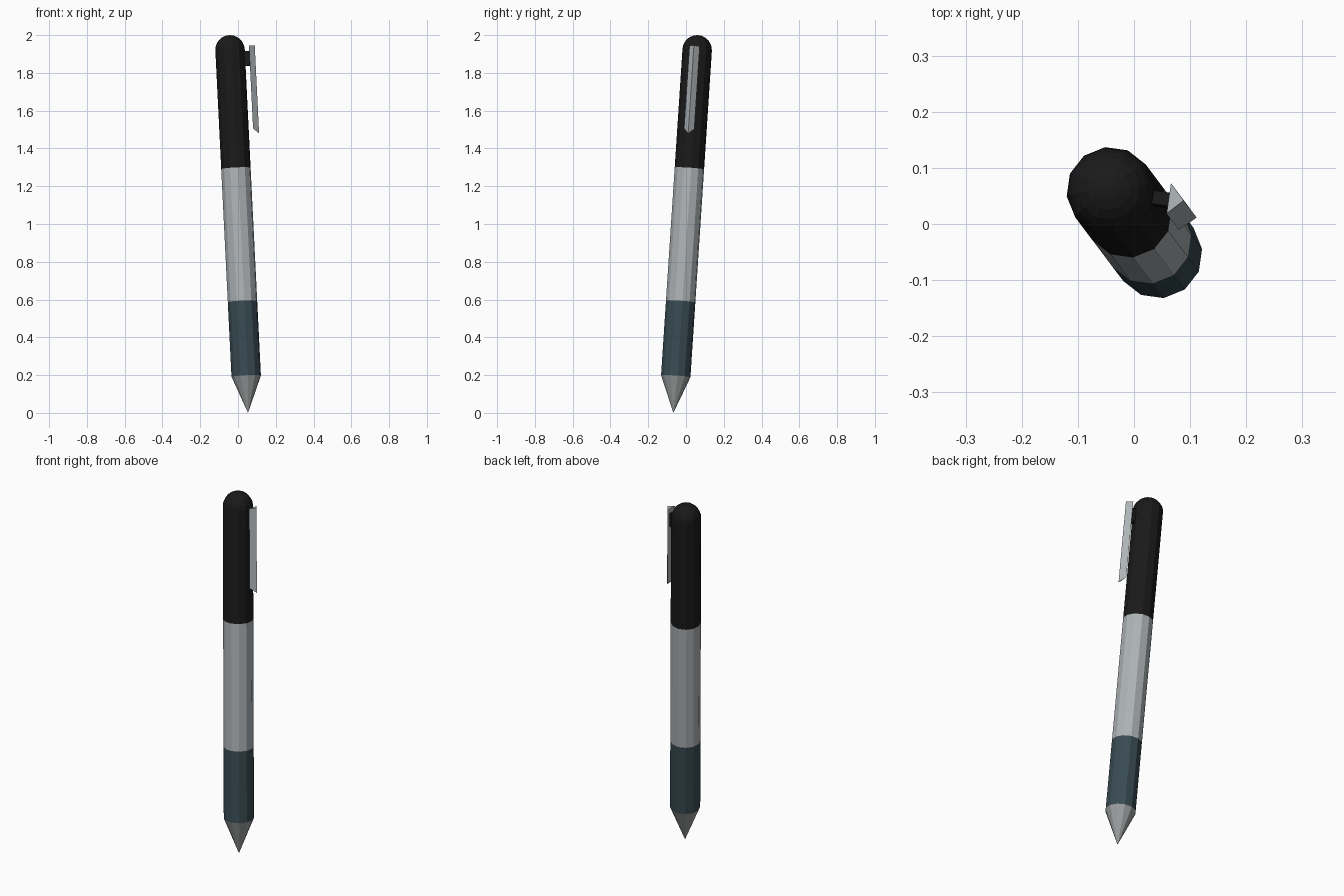
import bpy, bmesh
from math import radians, sin, cos, pi
from mathutils import Matrix, Vector

if "Cube" in bpy.data.objects:
    bpy.data.objects.remove(bpy.data.objects["Cube"])

SIDES, R = 12, 0.0785
# Pen is built upright along its own axis, then leaned
LEAN = (Matrix.Translation((0.053, -0.067, 0.0))
        @ Matrix.Rotation(radians(127), 4, 'Z')
        @ Matrix.Rotation(radians(4.7), 4, 'Y'))


def material(name, rgb):
    m = bpy.data.materials.new(name)
    m.diffuse_color = (*rgb, 1)
    m.use_nodes = True
    m.node_tree.nodes["Principled BSDF"].inputs["Base Color"].default_value = m.diffuse_color
    return m


def finish(name, bm, mat):
    bmesh.ops.remove_doubles(bm, verts=bm.verts, dist=1e-5)
    bmesh.ops.recalc_face_normals(bm, faces=bm.faces)
    bm.transform(LEAN)
    me = bpy.data.meshes.new(name)
    bm.to_mesh(me)
    bm.free()
    ob = bpy.data.objects.new(name, me)
    me.materials.append(mat)
    bpy.context.collection.objects.link(ob)


def lathe(name, profile, mat):
    """Flat-sided turned part from (radius, height) points."""
    bm = bmesh.new()
    rings = []
    for r, z in profile:
        if r < 1e-5:
            rings.append([bm.verts.new((0, 0, z))] * SIDES)
        else:
            rings.append([bm.verts.new((r * cos(2 * pi * i / SIDES), r * sin(2 * pi * i / SIDES), z))
                          for i in range(SIDES)])
    for a, b in zip(rings, rings[1:]):
        for i in range(SIDES):
            j = (i + 1) % SIDES
            bm.faces.new(list(dict.fromkeys((a[i], a[j], b[j], b[i]))))
    finish(name, bm, mat)


def prism(name, bottom, top, mat):
    """Prism between two (outward, sideways, height) outlines on the clip side."""
    turn = Matrix.Rotation(radians(-135), 3, 'Z')
    bm = bmesh.new()
    a, b = ([bm.verts.new(turn @ Vector(p)) for p in ring] for ring in (bottom, top))
    n = len(a)
    bm.faces.new(a)
    bm.faces.new(b)
    for i in range(n):
        j = (i + 1) % n
        bm.faces.new((a[i], a[j], b[j], b[i]))
    finish(name, bm, mat)


black = material("black", (0.01, 0.01, 0.01))
silver = material("silver", (0.42, 0.45, 0.47))
slate = material("slate", (0.04, 0.07, 0.085))
steel = material("steel", (0.34, 0.36, 0.36))

# Writing tip, grip and barrel
lathe("tip", [(0, 0), (R, 0.195)], steel)
lathe("grip", [(R, 0.195), (R, 0.592)], slate)
lathe("barrel", [(R, 0.592), (R, 1.299)], silver)

# Upper barrel with domed end
dome = [(R * cos(k * pi / 12), 1.928 + R * sin(k * pi / 12)) for k in range(7)]
lathe("upper_barrel", [(R, 1.299)] + dome, black)

# Clip mount block
block = [(0.06, -0.012), (0.108, -0.012), (0.108, 0.012), (0.06, 0.012)]
prism("clip_mount", [(*p, 1.838) for p in block], [(*p, 1.916) for p in block], black)

# Ridged clip with slanted lower end
tri = [(0.106, -0.0275), (0.133, 0.0), (0.106, 0.0275)]
prism("clip", [(*p, z) for p, z in zip(tri, (1.503, 1.477, 1.503))],
      [(*p, 1.944) for p in tri], silver)
